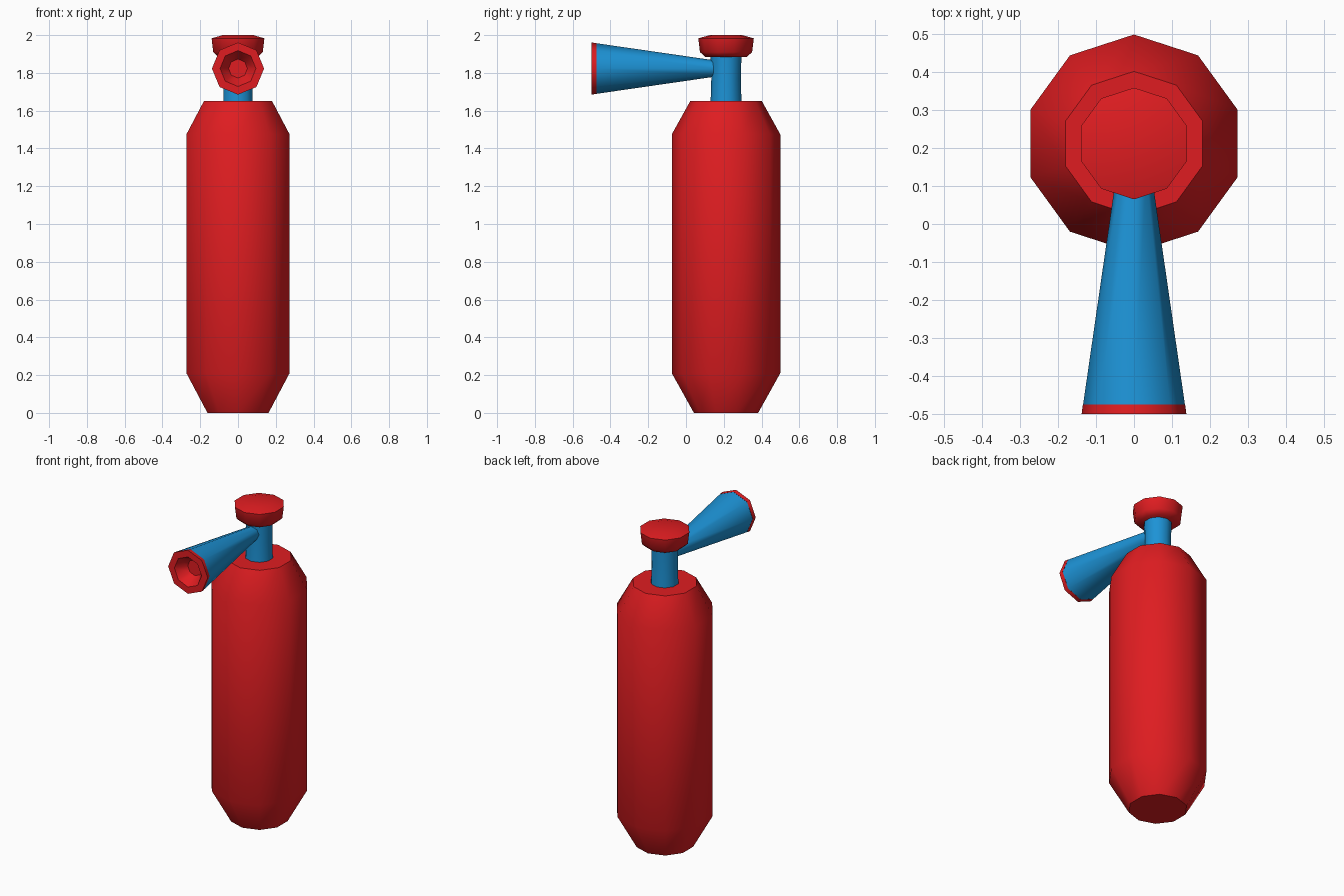
import bpy, bmesh
from math import sin, cos, pi, radians

if "Cube" in bpy.data.objects:
    bpy.data.objects.remove(bpy.data.objects["Cube"])


def material(name, color):
    m = bpy.data.materials.new(name)
    m.diffuse_color = color
    m.use_nodes = True
    m.node_tree.nodes["Principled BSDF"].inputs["Base Color"].default_value = m.diffuse_color
    return m


RED = material("red", (0.74, 0.012, 0.015, 1))
BLUE = material("blue", (0.012, 0.29, 0.67, 1))
AXIS_Y = 0.212   # bottle axis
HORN_Z = 1.823   # horn axis


def lathe(name, profile, sides, mat, along_y=False, cap_start=True, cap_end=True):
    """Revolve (radius, position) pairs about the bottle axis or the horn axis."""
    bm = bmesh.new()
    rings = []
    for r, t in profile:
        ring = []
        for i in range(sides):
            a = pi / 2 + 2 * pi * i / sides
            if along_y:
                co = (r * cos(a), t, HORN_Z + r * sin(a))
            else:
                co = (r * cos(a), AXIS_Y + r * sin(a), t)
            ring.append(bm.verts.new(co))
        rings.append(ring)
    for low, high in zip(rings, rings[1:]):
        for i in range(sides):
            j = (i + 1) % sides
            f = (low[i], low[j], high[j], high[i])
            bm.faces.new(f[::-1] if along_y else f)
    if cap_start:
        bm.faces.new(rings[0] if along_y else rings[0][::-1])
    if cap_end:
        bm.faces.new(rings[-1][::-1] if along_y else rings[-1])
    mesh = bpy.data.meshes.new(name)
    bm.to_mesh(mesh)
    bm.free()
    mesh.materials.append(mat)
    obj = bpy.data.objects.new(name, mesh)
    bpy.context.collection.objects.link(obj)
    bpy.ops.object.select_all(action='DESELECT')
    obj.select_set(True)
    bpy.context.view_layer.objects.active = obj
    bpy.ops.object.shade_smooth_by_angle(angle=radians(50))
    return obj


# Ten-sided tank with tapered base and shoulder
lathe("tank", [(0.17, 0), (0.287, 0.21), (0.287, 1.475), (0.19, 1.65)], 10, RED)

# Neck between tank and cap
lathe("neck", [(0.082, 1.64), (0.078, 1.77), (0.082, 1.90)], 10, BLUE)

# Slightly domed cap
lathe("cap", [(0.11, 1.885), (0.138, 1.91), (0.147, 1.983), (0.085, 2.0)], 10, RED)

# Eight-sided discharge horn, open at the front
lathe("horn", [(0.134, -0.475), (0.045, 0.14), (0.042, 0.17)], 8, BLUE,
      along_y=True, cap_start=False)

# Rim band and hollow mouth of the horn, from the deep floor out to the outer band
lathe("horn_mouth", [(0.05, -0.43), (0.095, -0.5), (0.138, -0.5), (0.1345, -0.475)], 8, RED,
      along_y=True, cap_end=False)
mouth = bpy.data.objects["horn_mouth"].data
mouth.flip_normals()
